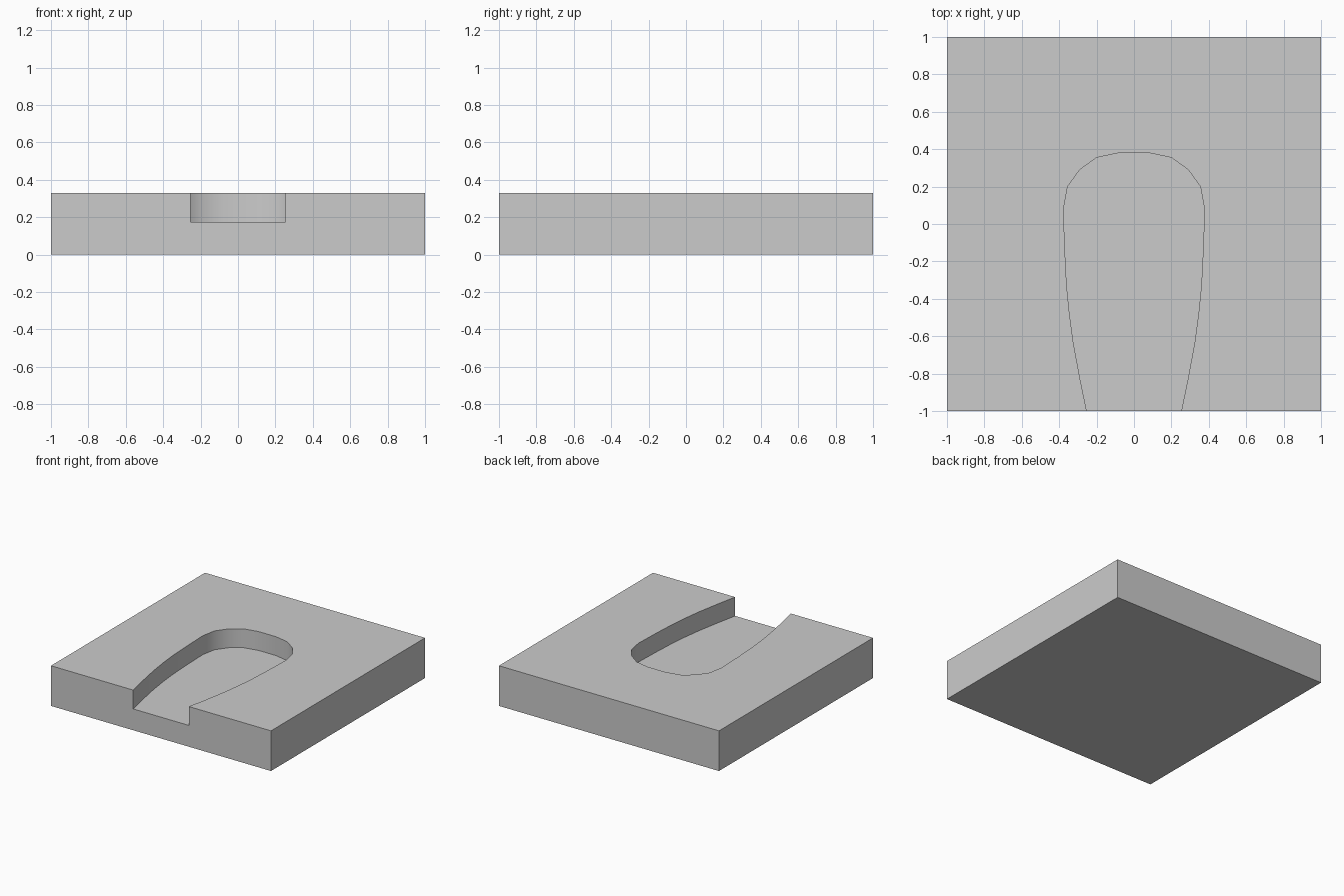
import bpy, bmesh, math

if "Cube" in bpy.data.objects:
    bpy.data.objects.remove(bpy.data.objects["Cube"])

HEIGHT, FLOOR = 0.33, 0.175


def prism(name, outline, z0, z1):
    """Extrude a closed counter-clockwise xy outline from z0 to z1."""
    bm = bmesh.new()
    face = bm.faces.new([bm.verts.new((x, y, z0)) for x, y in outline])
    ext = bmesh.ops.extrude_face_region(bm, geom=[face], use_keep_orig=True)
    verts = [g for g in ext["geom"] if isinstance(g, bmesh.types.BMVert)]
    bmesh.ops.translate(bm, verts=verts, vec=(0, 0, z1 - z0))
    bmesh.ops.recalc_face_normals(bm, faces=bm.faces)
    mesh = bpy.data.meshes.new(name)
    bm.to_mesh(mesh)
    bm.free()
    obj = bpy.data.objects.new(name, mesh)
    bpy.context.collection.objects.link(obj)
    return obj


# Square slab
slab = prism("slab", [(-1, -1), (1, -1), (1, 1), (-1, 1)], 0, HEIGHT)

# Arch-shaped pocket, open at the front: right half of the outline, mirrored
half = [(0.253, -1.2), (0.253, -1), (0.29, -0.82), (0.325, -0.63), (0.345, -0.48),
        (0.36, -0.33), (0.37, -0.13), (0.377, 0.08), (0.355, 0.2),
        (0.29, 0.29), (0.2, 0.355), (0.08, 0.38)]
outline = half + [(-x, y) for x, y in reversed(half)]
cutter = prism("pocket_cutter", outline, FLOOR, HEIGHT + 0.2)
cutter.hide_render = True

# Cut the pocket
cut = slab.modifiers.new("pocket", "BOOLEAN")
cut.operation = "DIFFERENCE"
cut.solver = "EXACT"
cut.object = cutter
bpy.context.view_layer.objects.active = slab
slab.select_set(True)
bpy.ops.object.modifier_apply(modifier=cut.name)
bpy.data.objects.remove(cutter)

# Smooth curved wall, crisp corners
bpy.ops.object.shade_smooth_by_angle(angle=math.radians(35))
